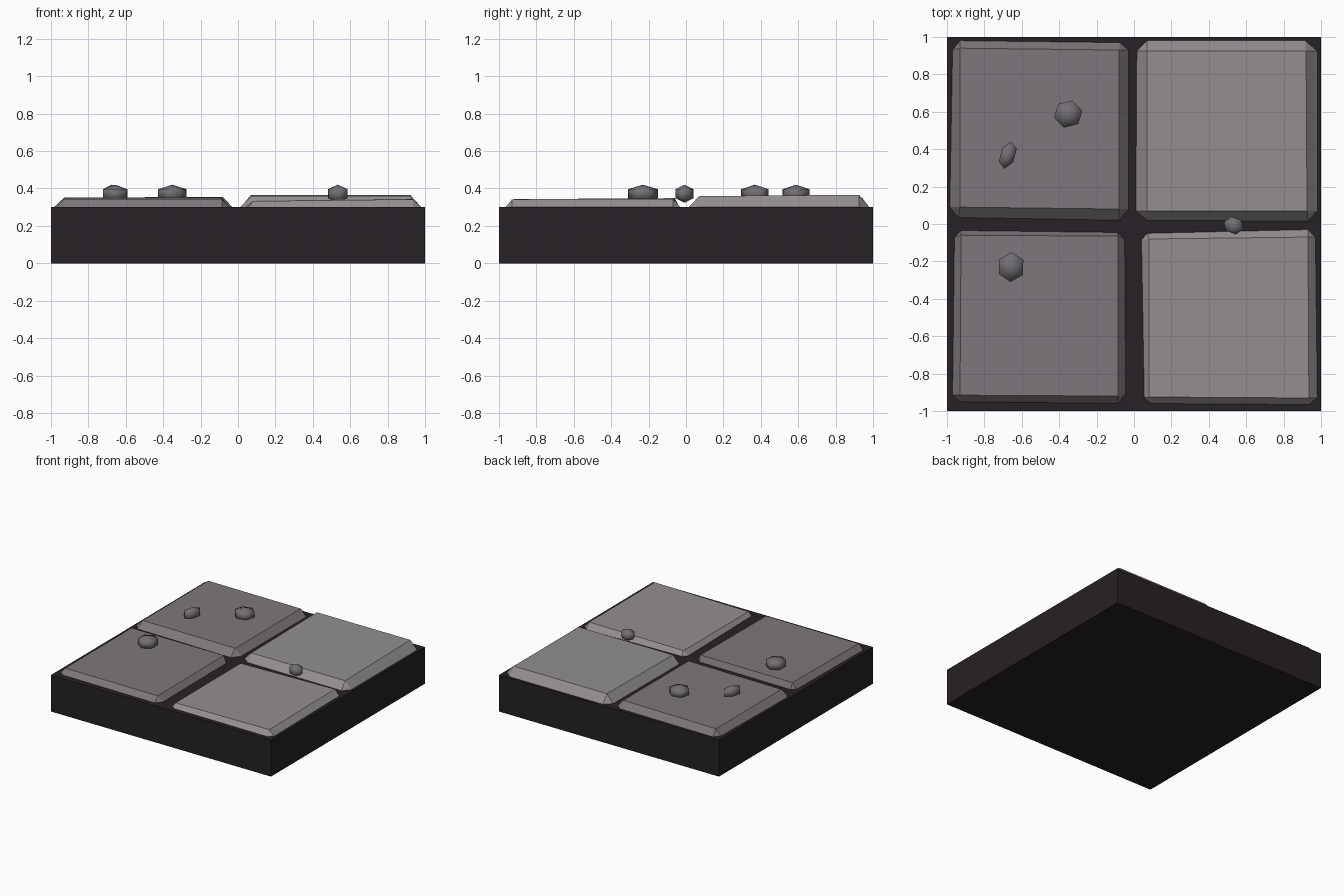
import bpy, bmesh, math

if "Cube" in bpy.data.objects:
    bpy.data.objects.remove(bpy.data.objects["Cube"])


def material(name, rgb):
    m = bpy.data.materials.new(name)
    m.diffuse_color = (*rgb, 1)
    m.use_nodes = True
    m.node_tree.nodes["Principled BSDF"].inputs["Base Color"].default_value = m.diffuse_color
    return m


DARK = material("mortar", (0.019, 0.015, 0.019))
DIM = material("dim_stone", (0.205, 0.185, 0.198))
PALE = material("pale_stone", (0.29, 0.275, 0.27))
PEBBLE = material("pebble_stone", (0.17, 0.158, 0.17))


def add_object(name, bm, mat, smooth=False):
    bmesh.ops.recalc_face_normals(bm, faces=bm.faces)
    for f in bm.faces:
        f.smooth = smooth
    me = bpy.data.meshes.new(name)
    bm.to_mesh(me)
    bm.free()
    me.materials.append(mat)
    ob = bpy.data.objects.new(name, me)
    bpy.context.collection.objects.link(ob)
    return ob


# Dark slab under the tiles
bm = bmesh.new()
bmesh.ops.create_cube(bm, size=1)
for v in bm.verts:
    v.co.x *= 2
    v.co.y *= 2
    v.co.z = 0.3 if v.co.z > 0 else 0
add_object("base_slab", bm, DARK)


def tile(name, top, rim, mat):
    """top: 4 corners (x, y, z); rim: 8 points (x, y), two per corner, same order."""
    bm = bmesh.new()
    t = [bm.verts.new(p) for p in top]
    r = [bm.verts.new((x, y, 0.3)) for x, y in rim]
    b = [bm.verts.new((x, y, 0.25)) for x, y in rim]
    bm.faces.new(t)
    bm.faces.new(b)
    for i in range(4):
        j = (i + 1) % 4
        bm.faces.new((t[i], r[2 * i], r[2 * i + 1]))               # corner cut
        bm.faces.new((t[i], r[2 * i + 1], r[2 * j], t[j]))         # sloped edge
    for i in range(8):
        j = (i + 1) % 8
        bm.faces.new((r[i], b[i], b[j], r[j]))
    add_object(name, bm, mat)


# Four uneven paving tiles, corners clockwise from back left
tile("tile_back_left",
     [(-.93, .94, .352), (-.08, .93, .354), (-.08, .08, .353), (-.93, .09, .351)],
     [(-.97, .93), (-.93, .98), (-.075, .97), (-.03, .93),
      (-.03, .08), (-.08, .02), (-.94, .035), (-.985, .09)], DIM)
tile("tile_back_right",
     [(.07, .925, .366), (.92, .925, .366), (.925, .07, .359), (.07, .07, .359)],
     [(.015, .925), (.07, .98), (.915, .98), (.98, .925),
      (.98, .07), (.93, .015), (.07, .02), (.01, .07)], PALE)
tile("tile_front_left",
     [(-.925, -.06, .348), (-.085, -.065, .348), (-.085, -.92, .343), (-.93, -.915, .343)],
     [(-.96, -.07), (-.925, -.035), (-.09, -.045), (-.05, -.08),
      (-.045, -.91), (-.085, -.96), (-.93, -.95), (-.97, -.915)], DIM)
tile("tile_front_right",
     [(.08, -.08, .334), (.93, -.07, .345), (.935, -.93, .342), (.08, -.925, .332)],
     [(.04, -.085), (.07, -.05), (.93, -.03), (.97, -.07),
      (.98, -.93), (.935, -.965), (.09, -.96), (.055, -.93)], PALE)


# Pebbles: six-sided, three-band spheres stretched along one axis
def pebble(name, x, y, rx, ry, turn, spin=0):
    """turn: direction of the long axis; spin: where the first corner sits (degrees)."""
    bm = bmesh.new()
    c, s = math.cos(math.radians(turn)), math.sin(math.radians(turn))
    z = 0.372
    for dz in (-.024, .024):
        for k in range(6):
            a = math.radians(60 * k + spin)
            px, py = rx * math.cos(a), ry * math.sin(a)
            bm.verts.new((x + px * c - py * s, y + px * s + py * c, z + dz))
    for dz in (-.048, .048):
        bm.verts.new((x, y, z + dz))
    bmesh.ops.convex_hull(bm, input=bm.verts)
    bmesh.ops.dissolve_limit(bm, angle_limit=0.01, verts=bm.verts, edges=bm.edges)
    add_object(name, bm, PEBBLE, smooth=True)


pebble("pebble_front", -.657, -.23, .08, .074, 88)
pebble("pebble_back", -.352, .588, .078, .075, 14)
pebble("pebble_side", -.675, .368, .076, .043, 70, 10)
pebble("pebble_gap", .533, -.008, .056, .047, -20)
